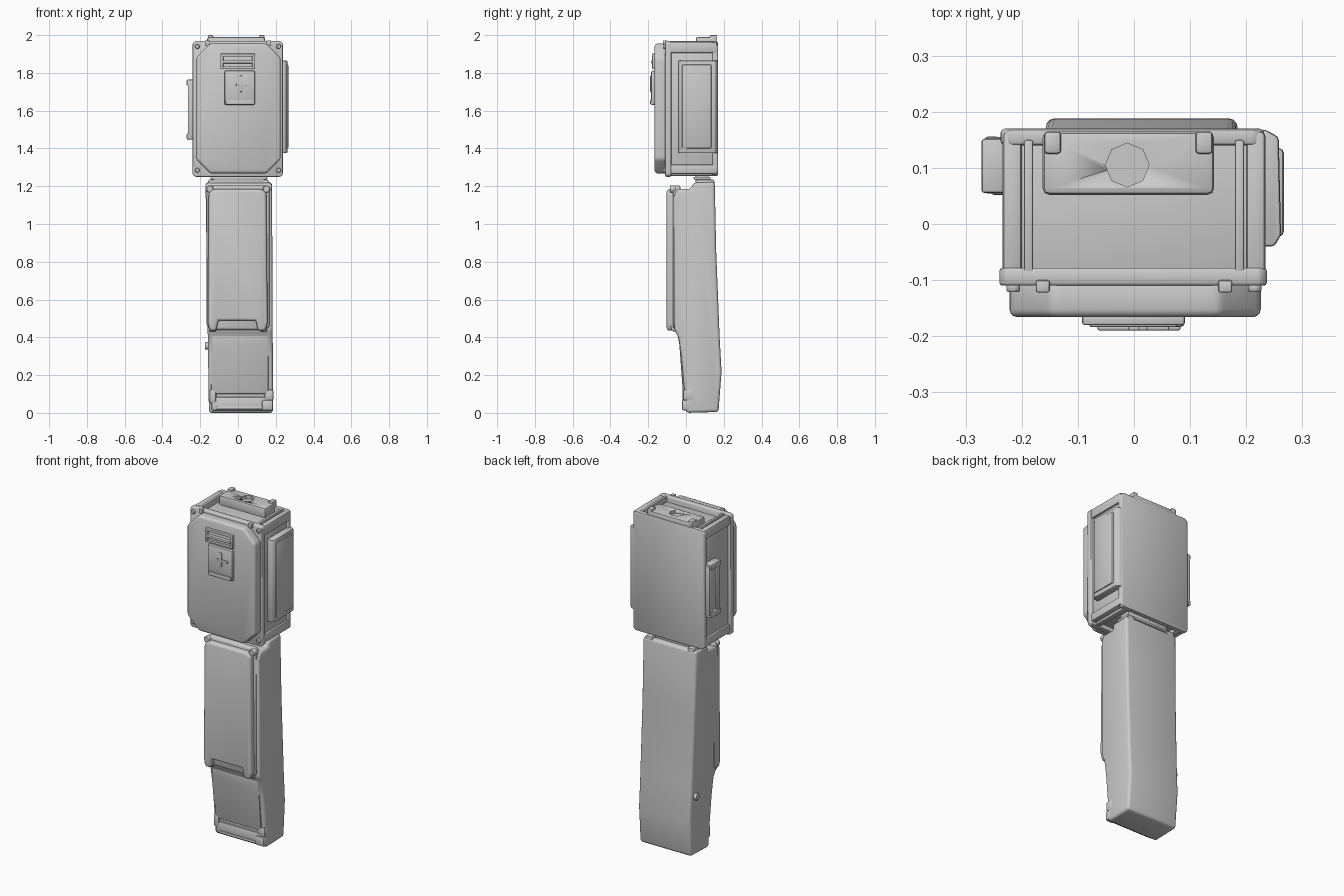
import bpy, bmesh, math
from mathutils import Matrix, Vector


def finish(name, bm, bevel=0.0, seg=2):
    """Round the sharp edges, then turn the bmesh into a smooth-shaded object."""
    bmesh.ops.recalc_face_normals(bm, faces=bm.faces[:])
    if bevel:
        edges = [e for e in bm.edges if e.calc_face_angle(0) > math.radians(25)]
        bmesh.ops.bevel(bm, geom=edges, offset=bevel, segments=seg, profile=0.5,
                        affect='EDGES', clamp_overlap=True)
    me = bpy.data.meshes.new(name)
    bm.to_mesh(me)
    bm.free()
    ob = bpy.data.objects.new(name, me)
    bpy.context.collection.objects.link(ob)
    bpy.ops.object.select_all(action='DESELECT')
    ob.select_set(True)
    bpy.context.view_layer.objects.active = ob
    bpy.ops.object.shade_smooth_by_angle(angle=math.radians(40))
    return ob


def prism(name, pts, axis, a, b, bevel=0.0, seg=2):
    """Extrude a 2D outline from a to b along an axis."""
    bm = bmesh.new()
    place = {'x': lambda p, t: (t, p[0], p[1]),
             'y': lambda p, t: (p[0], t, p[1]),
             'z': lambda p, t: (p[0], p[1], t)}[axis]
    lo = [bm.verts.new(place(p, a)) for p in pts]
    hi = [bm.verts.new(place(p, b)) for p in pts]
    bm.faces.new(lo)
    bm.faces.new(hi)
    n = len(pts)
    for i in range(n):
        bm.faces.new((lo[i], lo[(i + 1) % n], hi[(i + 1) % n], hi[i]))
    return finish(name, bm, bevel, seg)


def box(name, x, y, z, bevel=0.006, seg=2):
    pts = [(x[0], z[0]), (x[1], z[0]), (x[1], z[1]), (x[0], z[1])]
    return prism(name, pts, 'y', y[0], y[1], bevel, seg)


def chamfered(x, z, c):
    (x0, x1), (z0, z1) = x, z
    return [(x0 + c, z0), (x1 - c, z0), (x1, z0 + c), (x1, z1 - c),
            (x1 - c, z1), (x0 + c, z1), (x0, z1 - c), (x0, z0 + c)]


def stud(name, loc, r, depth, axis, n=12, bevel=0.003):
    bm = bmesh.new()
    rot = Vector((0, 0, 1)).rotation_difference(Vector(axis)).to_matrix().to_4x4()
    bmesh.ops.create_cone(bm, cap_ends=True, segments=n, radius1=r, radius2=r,
                          depth=depth, matrix=Matrix.Translation(loc) @ rot)
    return finish(name, bm, bevel, 1)


def cut(ob, cutter):
    mod = ob.modifiers.new("cut", 'BOOLEAN')
    mod.operation = 'DIFFERENCE'
    mod.solver = 'EXACT'
    mod.object = cutter
    cutter.hide_render = True
    cutter.hide_viewport = True


# --- Head housing: core, back plate, front flange ---
box("head_core", (-0.222, 0.222), (-0.10, 0.165), (1.275, 1.935), 0.008)
prism("head_back_plate", chamfered((-0.238, 0.232), (1.255, 1.965), 0.015),
      'y', 0.14, 0.17, 0.008)
prism("head_front_flange", chamfered((-0.24, 0.237), (1.25, 1.968), 0.012),
      'y', -0.11, -0.078, 0.006)

# Side ledges at top and bottom of the housing, and rails along the roof edges
for s, side in ((-1, "left"), (1, "right")):
    x = sorted((s * 0.20, s * 0.234))
    box(f"head_{side}_top_ledge", x, (-0.09, 0.165), (1.905, 1.962), 0.008)
    box(f"head_{side}_bottom_ledge", x, (-0.09, 0.165), (1.265, 1.315), 0.008)
    box(f"head_{side}_roof_rail", sorted((s * 0.18, s * 0.196)), (-0.09, 0.15),
        (1.925, 1.968), 0.004)
    box(f"head_{side}_bottom_rail", sorted((s * 0.17, s * 0.20)), (-0.09, 0.15),
        (1.255, 1.29), 0.005)
    for z in (1.285, 1.94):
        stud(f"{side}_flange_bolt", (s * 0.215, -0.113, z), 0.013, 0.016, (0, 1, 0))
    box(f"{side}_door_hinge", sorted((s * 0.15, s * 0.175)), (-0.122, -0.10),
        (1.945, 1.972), 0.004)

# Roof mounting plate with an octagonal socket
roof = box("roof_plate", (-0.163, 0.143), (0.052, 0.165), (1.92, 1.99), 0.012)
cut(roof, stud("roof_socket_cutter", (-0.012, 0.105, 1.985), 0.039, 0.03, (0, 0, 1), 8, 0))
for x in (-0.145, 0.125):
    box("roof_plate_lug", (x - 0.015, x + 0.015), (0.125, 0.165), (1.96, 2.0), 0.006)

# --- Door with chamfered corners ---
prism("door", chamfered((-0.222, 0.226), (1.268, 1.955), 0.075), 'y', -0.166, -0.10, 0.014, 3)

# Coin slot frame above the latch plate
box("slot_top", (-0.092, 0.09), (-0.18, -0.16), (1.886, 1.902), 0.004)
box("slot_bottom", (-0.092, 0.09), (-0.178, -0.16), (1.82, 1.834), 0.004)
for x in (-0.085, 0.083):
    box("slot_side", (x - 0.008, x + 0.008), (-0.179, -0.16), (1.82, 1.90), 0.004)
box("slot_sill", (-0.08, 0.078), (-0.184, -0.16), (1.85, 1.866), 0.005)

# Latch plate
box("latch_plate", (-0.072, 0.09), (-0.184, -0.16), (1.63, 1.812), 0.008)
box("latch_lip", (-0.065, 0.083), (-0.19, -0.18), (1.632, 1.655), 0.004)
box("latch_bar", (-0.01, 0.062), (-0.19, -0.18), (1.73, 1.745), 0.003)
box("latch_tab", (0.008, 0.024), (-0.19, -0.18), (1.70, 1.785), 0.003)

# --- Left side C-shaped bracket ---
box("bracket_base", (-0.256, -0.215), (0.052, 0.155), (1.46, 1.755), 0.006)
for y in (0.07, 0.14):
    box("bracket_rail", (-0.266, -0.24), (y - 0.016, y + 0.016), (1.46, 1.755), 0.006)
for z in (1.465, 1.75):
    box("bracket_end", (-0.272, -0.225), (0.055, 0.152), (z - 0.018, z + 0.014), 0.006)

# --- Right side panel: tapered plan with a raised face ---
prism("side_panel", [(0.21, -0.04), (0.25, -0.04), (0.262, -0.02), (0.258, 0.155),
                     (0.235, 0.168), (0.21, 0.168)], 'z', 1.375, 1.865, 0.006)
box("side_panel_face", (0.25, 0.267), (-0.022, 0.135), (1.40, 1.845), 0.008)

# --- Neck between head and pillar ---
box("neck", (-0.13, 0.14), (0.05, 0.12), (1.20, 1.28), 0.006)
box("neck_collar", (-0.145, 0.155), (0.04, 0.13), (1.235, 1.25), 0.005)

# --- Pillar, side profile swept across the width ---
pillar = prism("pillar", [
    (0.035, 1.218), (0.152, 1.222), (0.16, 0.85), (0.178, 0.40), (0.188, 0.22),
    (0.172, 0.005), (0.0, 0.0), (-0.008, 0.12), (-0.025, 0.30), (-0.04, 0.40),
    (-0.062, 0.44), (-0.066, 1.14), (-0.05, 1.185), (0.03, 1.185)],
    'x', -0.172, 0.18, 0.016, 3)
for v in pillar.data.vertices:  # slight lean towards the base
    t = 1 - v.co.z / 1.22
    v.co.x = v.co.x * (1 - 0.035 * t) + 0.012 * t
for x in (-0.135, 0.14):
    box("pillar_top_lug", (x - 0.022, x + 0.022), (0.05, 0.15), (1.20, 1.235), 0.008)

# Upper front cover, with a notch at its lower edge
prism("cover_back", chamfered((-0.166, 0.168), (0.44, 1.205), 0.02), 'y', -0.07, -0.03, 0.01)
prism("front_cover", [(-0.15, 0.435), (-0.115, 0.435), (-0.105, 0.49), (0.095, 0.49),
                      (0.105, 0.435), (0.145, 0.435), (0.157, 0.48), (0.15, 1.165),
                      (0.125, 1.185), (-0.13, 1.185), (-0.155, 1.165), (-0.16, 0.48)],
      'y', -0.102, -0.05, 0.014, 3)
for x in (-0.148, 0.15):
    stud("cover_top_bolt", (x, -0.07, 1.185), 0.02, 0.03, (0, 1, 0))
    stud("cover_hinge", (x * 0.9, -0.06, 0.452), 0.022, 0.036, (1, 0, 0))

# Lower front panel, sloping back to the foot
prism("lower_panel", [(-0.046, 0.415), (-0.035, 0.36), (-0.016, 0.10), (0.03, 0.10),
                      (0.03, 0.415)], 'x', -0.142, 0.162, 0.01)

# Foot strip, corner lugs and the small side knob
box("foot_strip", (-0.14, 0.17), (-0.014, 0.03), (0.012, 0.085), 0.01)
box("foot_edge", (-0.115, 0.13), (-0.02, 0.02), (0.018, 0.034), 0.005)
box("left_foot_lug", (-0.15, -0.115), (-0.018, 0.03), (0.05, 0.125), 0.01)
box("right_foot_lug", (0.125, 0.186), (-0.022, 0.035), (0.012, 0.07), 0.012)
box("right_foot_latch", (0.14, 0.188), (-0.016, 0.04), (0.065, 0.125), 0.012)
stud("side_knob", (-0.163, 0.14, 0.355), 0.02, 0.025, (1, 0, 0), 10)
